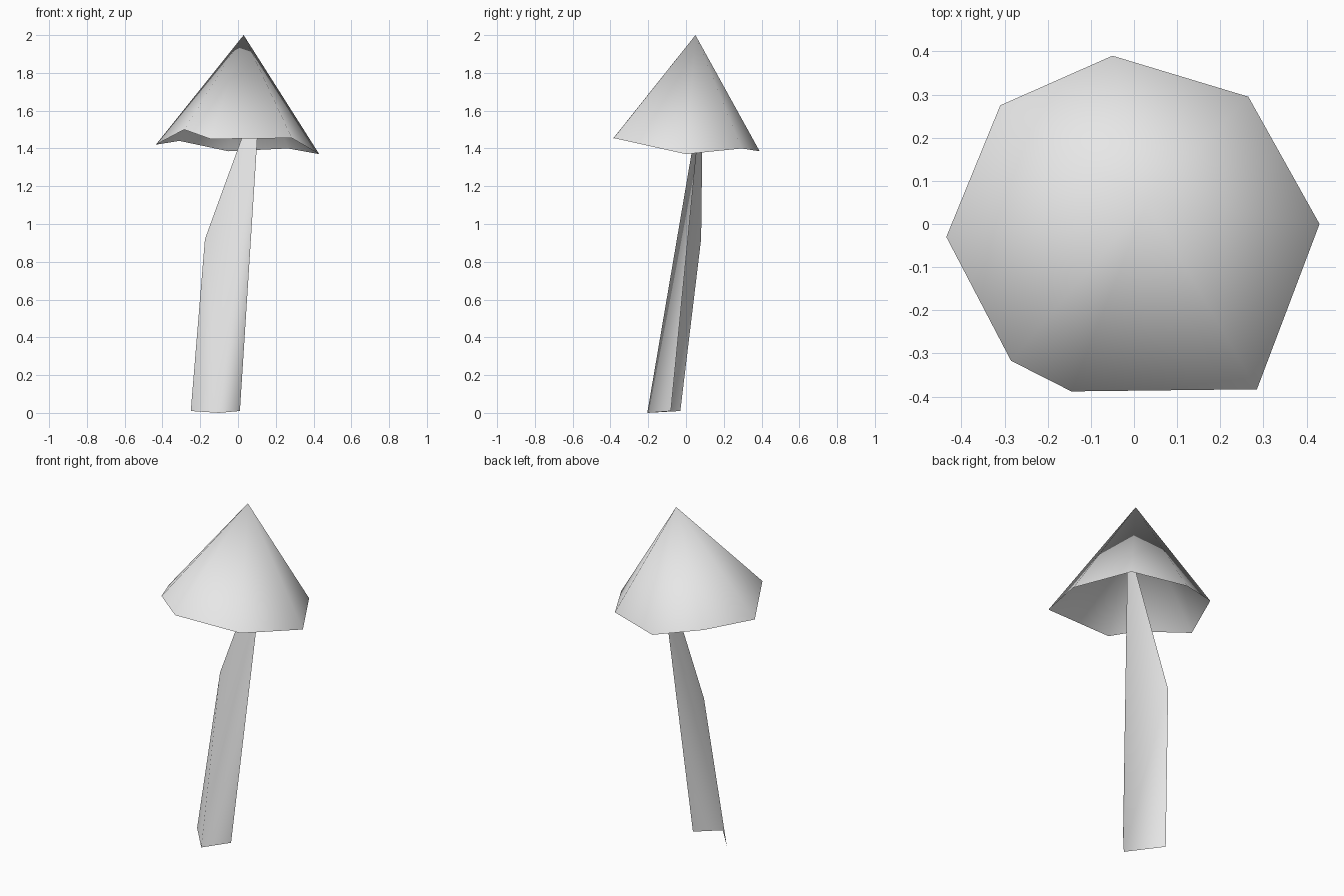
import bpy

# Remove the default cube
cube = bpy.data.objects.get("Cube")
if cube:
    bpy.data.objects.remove(cube, do_unlink=True)

# Single pale grey material
grey = bpy.data.materials.new("pale_grey")
grey.use_nodes = True
colour = (0.8, 0.8, 0.8, 1)
grey.diffuse_color = colour
grey.node_tree.nodes["Principled BSDF"].inputs["Base Color"].default_value = colour


def make_sheet(name, verts, faces):
    """Build a smooth, open sheet from a few corner points."""
    mesh = bpy.data.meshes.new(name)
    mesh.from_pydata(verts, [], faces)
    mesh.materials.append(grey)
    for face in mesh.polygons:
        face.use_smooth = True
    mesh.update()
    obj = bpy.data.objects.new(name, mesh)
    bpy.context.collection.objects.link(obj)
    return obj


# Cap: open cone fanned from the peak to an uneven rim
rim = [
    (0.43, 0, 1.37), (0.265, 0.295, 1.4), (-0.05, 0.39, 1.385),
    (-0.31, 0.275, 1.44), (-0.435, -0.03, 1.42), (-0.285, -0.317, 1.5),
    (-0.145, -0.388, 1.45), (0.285, -0.383, 1.455),
]
peak = (0.03, 0.05, 2)
count = len(rim)
fan = [(i, (i + 1) % count, count) for i in range(count)]
make_sheet("cap", rim + [peak], fan)

# Stem: leaning sheet folded along its front edge, open at the back
left_foot = (-0.25, -0.03, 0.01)
front_foot = (-0.1, -0.205, 0)
right_foot = (0.01, -0.08, 0.01)
tip = (0.12, 0.09, 1.73)
bend = (-0.175, 0.08, 0.92)
make_sheet("stem", [left_foot, front_foot, right_foot, tip, bend],
           [(0, 1, 4), (1, 3, 4), (1, 2, 3)])
